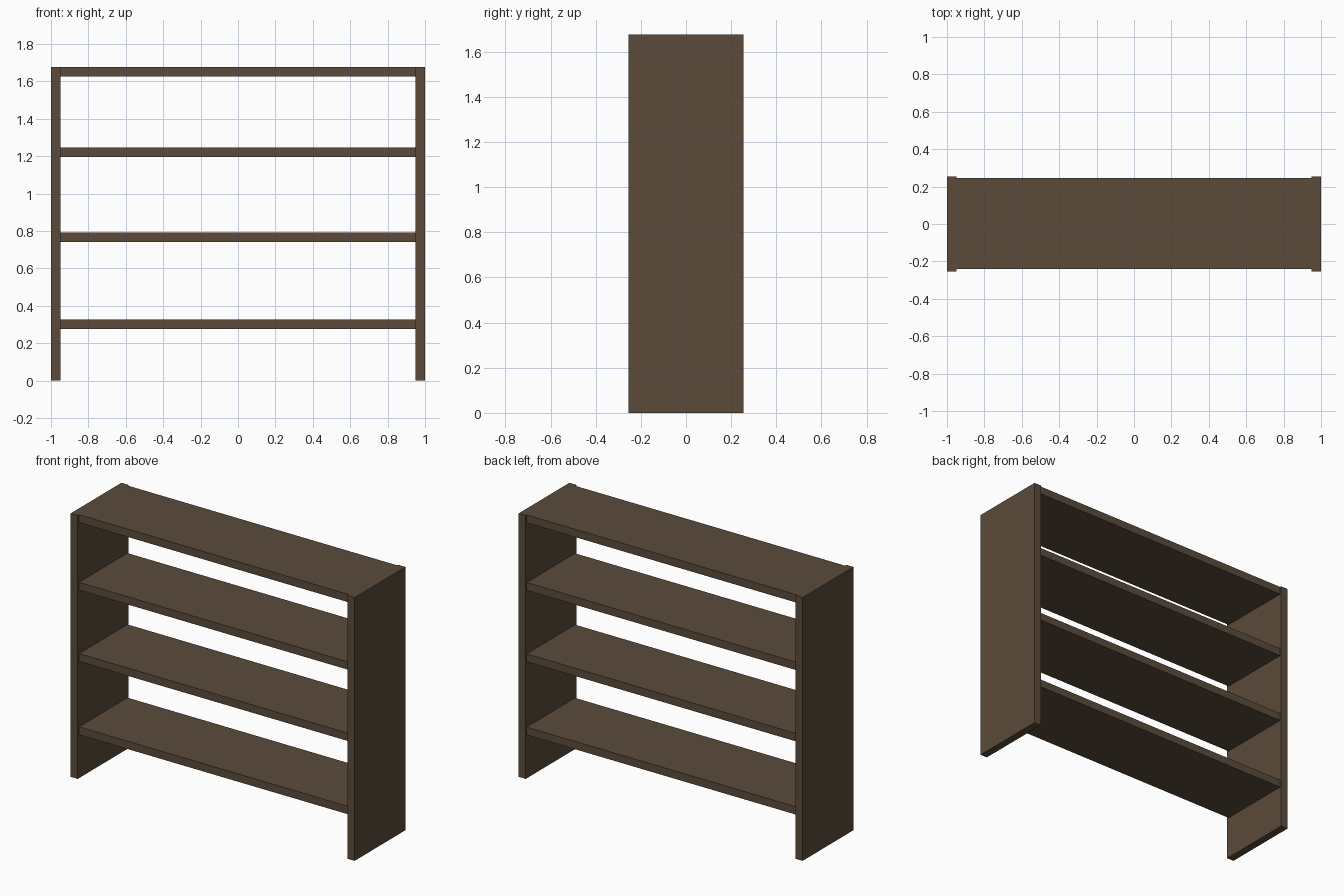
import bpy

if "Cube" in bpy.data.objects:
    bpy.data.objects.remove(bpy.data.objects["Cube"])

wood = bpy.data.materials.new("dark_brown_wood")
wood.diffuse_color = (0.104, 0.070, 0.043, 1)
wood.use_nodes = True
wood.node_tree.nodes["Principled BSDF"].inputs["Base Color"].default_value = wood.diffuse_color


def board(name, size, location):
    bpy.ops.mesh.primitive_cube_add(size=1, location=location)
    obj = bpy.context.object
    obj.name = name
    obj.scale = size
    bpy.ops.object.transform_apply(location=False, rotation=False, scale=True)
    obj.data.materials.append(wood)
    return obj


HEIGHT = 1.676
THICK = 0.05

# Upright side panels, slightly deeper than the shelves
for side, sign in (("left", -1), ("right", 1)):
    board(side + "_side_panel", (THICK, 0.51, HEIGHT),
          (sign * (1 - THICK / 2), 0, HEIGHT / 2))

# Shelves between the panels, the top one flush with the panel tops
shelf_tops = {"bottom_shelf": 0.326, "lower_shelf": 0.792,
              "upper_shelf": 1.246, "top_shelf": HEIGHT}
for name, top in shelf_tops.items():
    board(name, (2 - 2 * THICK, 0.486, THICK), (0, 0.002, top - THICK / 2))
